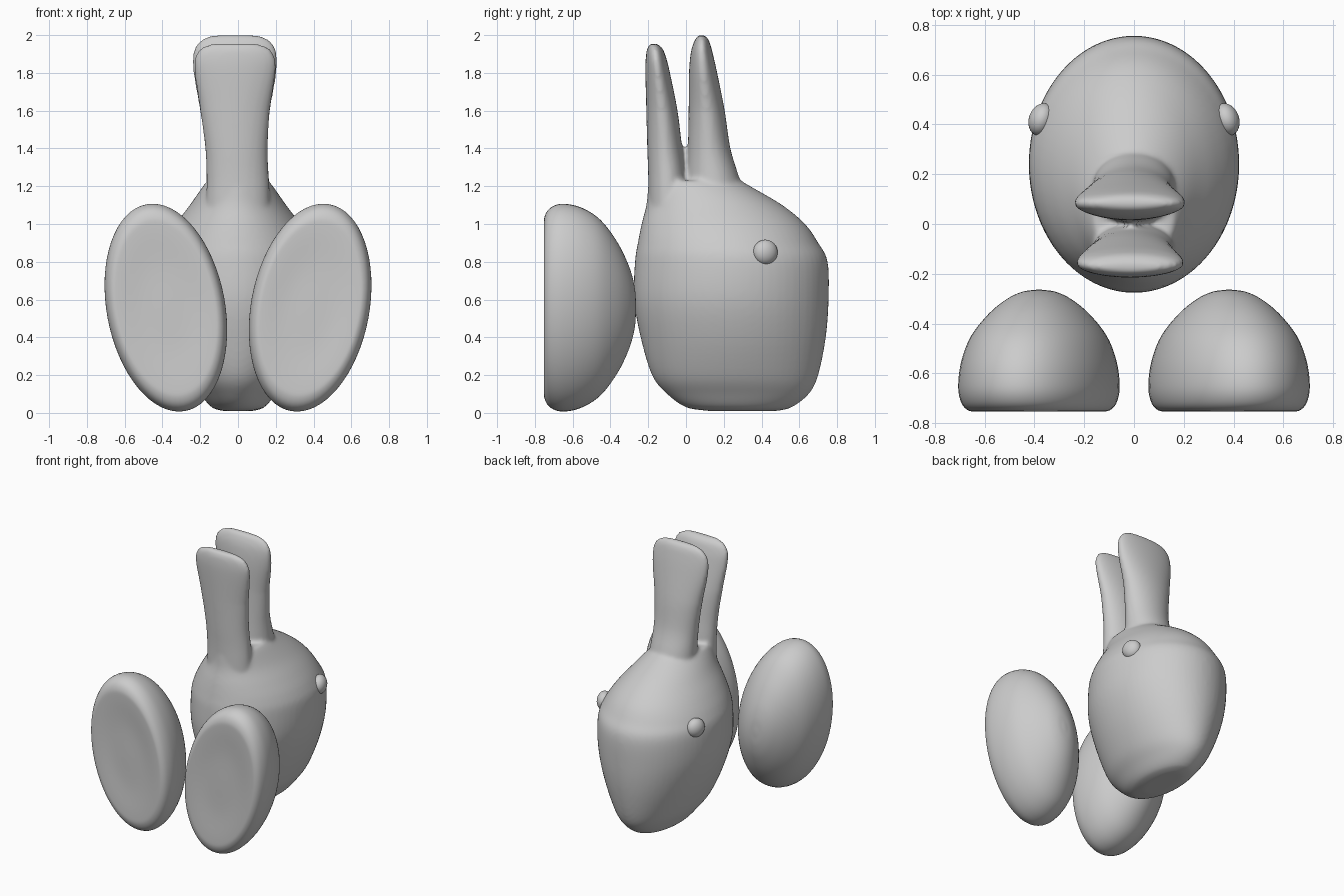
import bpy, bmesh
from math import sin, cos, pi
from mathutils import Vector

cube = bpy.data.objects.get("Cube")
if cube:
    bpy.data.objects.remove(cube, do_unlink=True)

# One plain grey for everything
GREY = (0.6, 0.6, 0.6, 1)
grey = bpy.data.materials.new("plain grey")
grey.use_nodes = True
grey.diffuse_color = GREY
grey.node_tree.nodes["Principled BSDF"].inputs["Base Color"].default_value = GREY


def refine(rows, steps=5):
    """Smooth curve through the rows."""
    pts = [Vector(r) for r in rows]
    pts = [2 * pts[0] - pts[1]] + pts + [2 * pts[-1] - pts[-2]]
    out = []
    for a, b, c, d in zip(pts, pts[1:], pts[2:], pts[3:]):
        for k in range(steps):
            t = k / steps
            out.append(b + (c - a) * t / 2 + (2 * a - 5 * b + 4 * c - d) * t**2 / 2
                       + (3 * b - a - 3 * c + d) * t**3 / 2)
    return out + [pts[-2]]


def loft(bm, rows, place, sides=64):
    """Skin rings of points, closing both ends."""
    rings = []
    for row in refine(rows):
        angles = [2 * pi * i / sides for i in range(sides)]
        rings.append([bm.verts.new(place(row, cos(a), sin(a))) for a in angles])
    for low, high in zip(rings, rings[1:]):
        for i in range(sides):
            j = (i + 1) % sides
            bm.faces.new((low[i], low[j], high[j], high[i]))
    bm.faces.new(rings[0][::-1])
    bm.faces.new(rings[-1])


def finish(bm, name):
    bmesh.ops.recalc_face_normals(bm, faces=bm.faces)
    for f in bm.faces:
        f.smooth = True
    mesh = bpy.data.meshes.new(name)
    bm.to_mesh(mesh)
    bm.free()
    mesh.materials.append(grey)
    obj = bpy.data.objects.new(name, mesh)
    bpy.context.collection.objects.link(obj)
    return obj


# Body and ears: rows hold height, front y, back y, half width
BODY = [(.01, .12, .48, .08), (.03, 0, .56, .14), (.1, -.1, .65, .2),
        (.2, -.18, .7, .27), (.4, -.24, .74, .36), (.6, -.275, .755, .415),
        (.8, -.27, .75, .42), (.9, -.255, .7, .39), (1, -.235, .63, .33),
        (1.1, -.21, .51, .255), (1.2, -.2, .34, .185), (1.23, -.19, .29, .16)]
FRONT_EAR = [(1.1, -.2, .01, .17), (1.25, -.2, 0, .165), (1.4, -.205, -.02, .165),
             (1.6, -.21, -.045, .185), (1.8, -.215, -.085, .215),
             (1.88, -.213, -.105, .213), (1.93, -.205, -.125, .18), (1.955, -.19, -.155, .12)]
BACK_EAR = [(1.1, 0, .32, .17), (1.25, .004, .28, .165), (1.4, .01, .235, .165),
            (1.6, .014, .205, .185), (1.8, .016, .165, .22),
            (1.91, .026, .14, .22), (1.97, .045, .122, .185), (2, .065, .1, .12)]


def upright(row, c, s):
    z, y0, y1, w = row
    lean = -.016 * max(0, min(1, (z - 1.2) / .4))
    return lean + w * c, (y0 + y1) / 2 + (y1 - y0) / 2 * s, z


bm = bmesh.new()
for part in (BODY, FRONT_EAR, BACK_EAR):
    loft(bm, part, upright)
body = finish(bm, "body_with_ears")
remesh = body.modifiers.new("blend", 'REMESH')
remesh.mode = 'VOXEL'
remesh.voxel_size = .013
remesh.use_smooth_shade = True
soften = body.modifiers.new("soften", 'SMOOTH')
soften.factor = .5
soften.iterations = 6

# Feet: flat soles to the front, domed behind; rows hold y and ring scale
SOLE = [(-.742, .02), (-.742, .4), (-.752, .75), (-.748, .88), (-.715, .965),
        (-.65, 1), (-.55, .96), (-.45, .84), (-.36, .62), (-.3, .39),
        (-.272, .2), (-.264, .03)]
for side, name in ((1, "left_foot"), (-1, "right_foot")):
    def foot(row, c, s):
        y, k = row
        x, z = .317 * k * c, .55 * k * s
        return side * (.382 + x + .127 * z), y, .557 + z

    bm = bmesh.new()
    loft(bm, SOLE, foot)
    finish(bm, name)

# Eyes
for side, name in ((1, "left_eye"), (-1, "right_eye")):
    bm = bmesh.new()
    bmesh.ops.create_uvsphere(bm, u_segments=32, v_segments=16, radius=.067)
    eye = finish(bm, name)
    eye.scale.x = .75
    eye.location = (side * .372, .42, .85)
    eye.rotation_euler.z = side * .35
